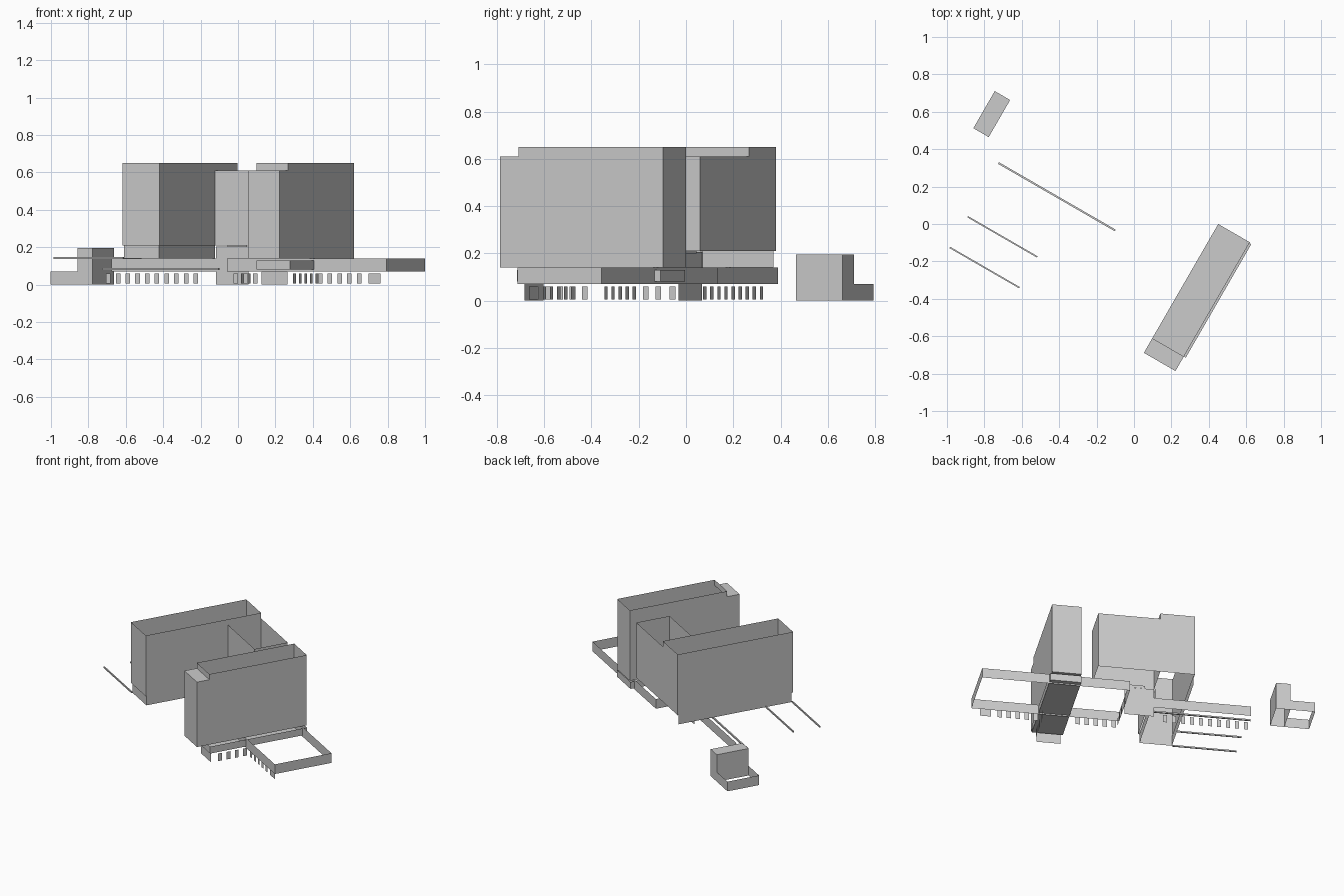
import bpy, bmesh, math

if "Cube" in bpy.data.objects:
    bpy.data.objects.remove(bpy.data.objects["Cube"])

# Site axes: u runs along the towers (60 degrees from x), v runs across them
C, S = math.cos(math.radians(60)), math.sin(math.radians(60))


def shell(name, u, v, z, sides="fblr", floor=None, roof=None):
    """Open wall shell: f/b are the low/high u ends, l/r the low/high v sides."""
    bm = bmesh.new()

    def quad(*pts):
        bm.faces.new([bm.verts.new((C * a + S * b, S * a - C * b, c)) for a, b, c in pts])

    (u0, u1), (v0, v1), (z0, z1) = u, v, z
    plan = {"f": ((u0, v0), (u0, v1)), "r": ((u0, v1), (u1, v1)),
            "b": ((u1, v1), (u1, v0)), "l": ((u1, v0), (u0, v0))}
    for s in sides:
        a, b = plan[s]
        quad((*a, z0), (*b, z0), (*b, z1), (*a, z1))
    for h in (floor, roof):
        if h is not None:
            quad((u0, v0, h), (u0, v1, h), (u1, v1, h), (u1, v0, h))
    bmesh.ops.remove_doubles(bm, verts=bm.verts, dist=1e-5)
    me = bpy.data.meshes.new(name)
    bm.to_mesh(me)
    bm.free()
    ob = bpy.data.objects.new(name, me)
    bpy.context.collection.objects.link(ob)
    return ob


def beam(name, u, v, z):
    return shell(name, u, v, z, floor=z[0], roof=z[1])


def panels_v(name, u, centres, w=0.028):
    """Row of flat upright panels facing along u."""
    for c in centres:
        shell(name, (u, u), (c - w / 2, c + w / 2), (0.005, 0.06), "f")


def panels_u(name, v, centres, w=0.028):
    """Row of flat upright panels facing along v."""
    for c in centres:
        shell(name, (c - w / 2, c + w / 2), (v, v), (0.005, 0.06), "r")


# Left tower with its recessed base (open at the back)
shell("left_tower", (-0.605, 0.23), (-0.365, -0.135), (0.21, 0.65))
shell("left_base_outer_wall", (-0.597, 0.22), (-0.358, -0.142), (0.14, 0.21), "fl")
shell("left_base_inner_wall", (-0.597, 0.0), (-0.358, -0.142), (0.14, 0.21), "r")

# Middle wing and the core wall below it
shell("middle_wing", (-0.01, 0.23), (-0.135, 0.278), (0.21, 0.61), "fbr")
shell("core_wall", (0, 0), (-0.135, 0.065), (0.0, 0.205), "f")
shell("core_upper_wall", (0.01, 0.01), (-0.07, 0.05), (0.2, 0.22), "f")

# Right tower with lower end cap
shell("right_tower", (-0.48, 0.225), (0.39, 0.585), (0.14, 0.65), "blr", floor=0.14)
shell("right_tower_parapet", (-0.48, -0.48), (0.39, 0.585), (0.61, 0.65), "f")
shell("right_tower_cap", (-0.57, -0.48), (0.39, 0.585), (0.14, 0.61), "flr",
      floor=0.14, roof=0.61)
shell("right_lower_floor", (-0.48, 0.22), (0.39, 0.597), (0.08, 0.13), floor=0.08)
shell("right_ground_wall", (-0.46, -0.46), (0.41, 0.57), (0.0, 0.07), "f")

# Podium band, and long wall strip towards the pavilion
shell("podium_band", (-0.22, 0.19), (0.06, 1.045), (0.07, 0.14))
shell("wall_strip", (0, 0), (-0.78, 0.06), (0.07, 0.14), "f")

# Thin rails and beam
for u in (-0.605, -0.415):
    beam("thin_rail", (u, u + 0.008), (-0.79, -0.36), (0.138, 0.148))
beam("walkway_beam", (-0.085, -0.075), (-0.79, -0.07), (0.078, 0.088))

# Ground level panels
panels_v("front_panel", -0.195, [0.1 + 0.06 * i for i in range(5)])
panels_v("front_panel", -0.195, [0.62 + 0.06 * i for i in range(5)])
panels_v("front_wide_panel", -0.195, [0.955], 0.075)
panels_u("tower_side_panel", 0.58, [-0.40 + 0.06 * i for i in range(5)])
panels_u("podium_side_panel", 0.08, [-0.15, -0.09, -0.02])
panels_v("walkway_panel", -0.07, [-0.22 - 0.06 * i for i in range(10)])

# Pavilion with roofed block and low open yard
shell("pavilion", (0.014, 0.243), (-1.0, -0.905), (0.0, 0.195), roof=0.195)
shell("pavilion_yard", (0.014, 0.243), (-1.165, -1.0), (0.0, 0.07), "fbl")
